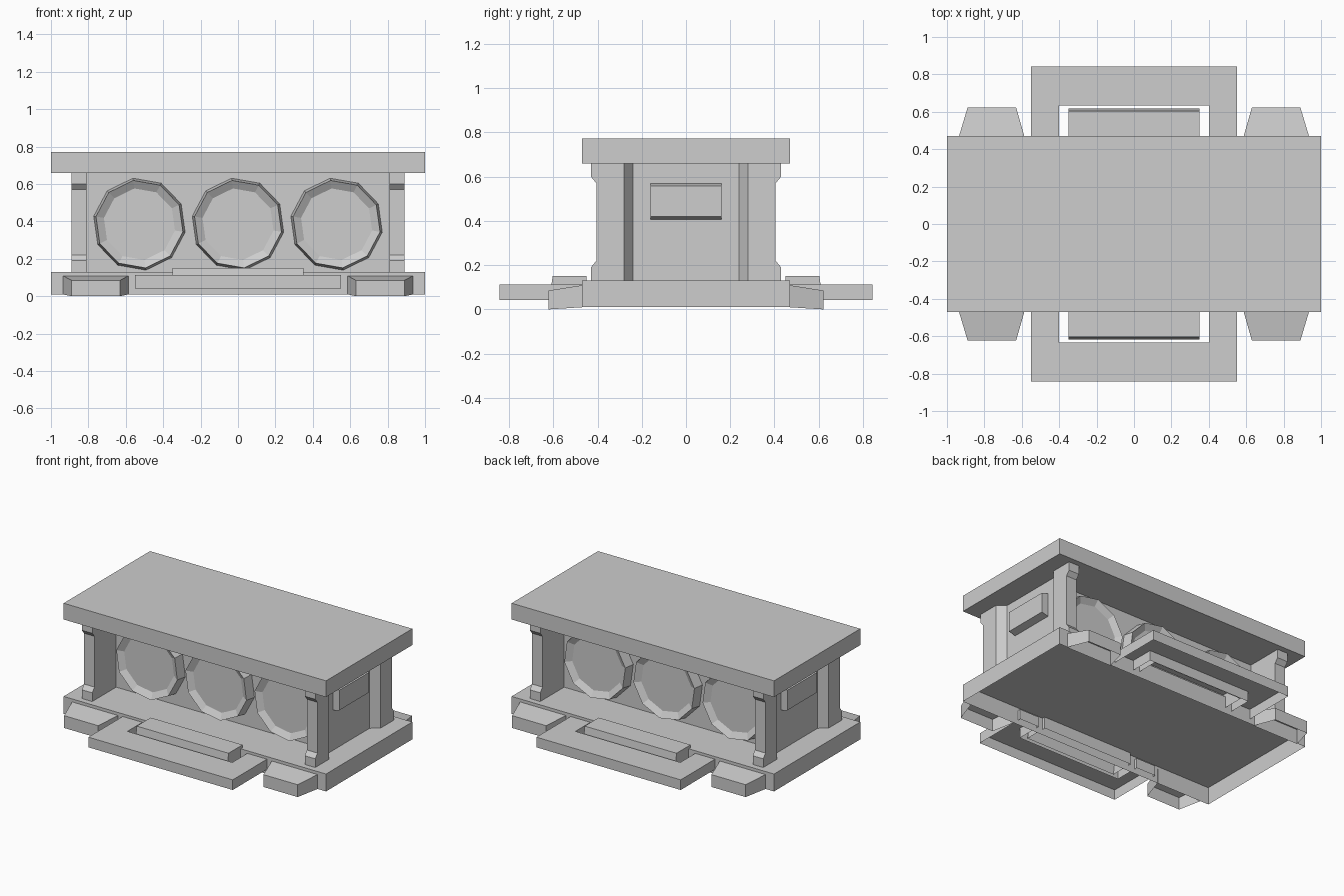
import bpy
import bmesh
import math

cube = bpy.data.objects.get("Cube")
if cube:
    bpy.data.objects.remove(cube, do_unlink=True)

grey = bpy.data.materials.new("plain_grey")
grey.use_nodes = True
GREY = (0.61, 0.61, 0.61, 1)
grey.diffuse_color = GREY
grey.node_tree.nodes["Principled BSDF"].inputs["Base Color"].default_value = GREY


def loft(name, loops, mirror="", hollow=False):
    """Bridge matching loops of points; hollow parts lose their underside."""
    bm = bmesh.new()
    rings = [[bm.verts.new(p) for p in loop] for loop in loops]
    n = len(rings[0])
    for a, b in zip(rings, rings[1:]):
        for i in range(n):
            j = (i + 1) % n
            bm.faces.new((a[i], a[j], b[j], b[i]))
    bm.faces.new(rings[0])
    bm.faces.new(rings[-1])
    bmesh.ops.recalc_face_normals(bm, faces=bm.faces)
    if hollow:
        under = [f for f in bm.faces if f.normal.z < -.9]
        bmesh.ops.delete(bm, geom=under, context='FACES')
    mesh = bpy.data.meshes.new(name)
    bm.to_mesh(mesh)
    bm.free()
    mesh.materials.append(grey)
    obj = bpy.data.objects.new(name, mesh)
    bpy.context.collection.objects.link(obj)
    if mirror:
        mod = obj.modifiers.new("mirror", 'MIRROR')
        mod.use_axis = [axis in mirror for axis in "xyz"]
        mod.use_mirror_merge = False


def plan_prism(name, outline, z0, z1, mirror="", hollow=False):
    loft(name, [[(x, y, z) for x, y in outline] for z in (z0, z1)], mirror, hollow)


def side_prism(name, outline, x0, x1, mirror="", hollow=False):
    loft(name, [[(x, y, z) for y, z in outline] for x in (x0, x1)], mirror, hollow)


def box(name, x, y, z, mirror="", hollow=False):
    outline = [(x[0], y[0]), (x[1], y[0]), (x[1], y[1]), (x[0], y[1])]
    plan_prism(name, outline, z[0], z[1], mirror, hollow)


# Slabs and body
box("base_slab", (-1, 1), (-.47, .47), (.01, .13), hollow=True)
box("top_slab", (-1, 1), (-.47, .47), (.66, .772))
box("core_wall", (-.81, .81), (-.17, .17), (.13, .66))
box("end_wall", (.81, .835), (-.24, .24), (.13, .66), "x")

# Corner posts: chamfered rear half, flared front half
plan_prism("post_rear", [(.81, -.34), (.89, -.34), (.89, -.28), (.835, -.24), (.81, -.24)],
           .13, .66, "xy")
side_prism("post_front", [(-.34, .13), (-.43, .13), (-.43, .19), (-.405, .22),
                          (-.405, .57), (-.43, .60), (-.43, .66), (-.34, .66)],
           .81, .89, "xy")

# End panels with sloped top and bottom edges
plate = [(.835, .407), (.885, .42), (.885, .558), (.835, .57)]
loft("end_panel", [[(x, y, z) for x, z in plate] for y in (-.16, .16)], "x")

# Ten-sided dishes along both long sides
dish_profile = [(.249, -.165), (.236, -.24), (.193, -.215)]
angles = [math.radians(98 + 36 * i) for i in range(10)]
for label, cx in (("left", .527), ("middle", 0), ("right", -.527)):
    loft(label + "_dish", [[(cx + r * math.cos(a), y, .385 + r * math.sin(a)) for a in angles]
                           for r, y in dish_profile], "y")

# Step frames, inner treads and corner ramps, all open underneath
plan_prism("step_frame", [(-.55, -.45), (-.55, -.843), (.55, -.843), (.55, -.45),
                          (.40, -.45), (.40, -.633), (-.40, -.633), (-.40, -.45)],
           .042, .112, "y", hollow=True)
side_prism("inner_tread", [(-.45, .05), (-.617, .05), (-.603, .15), (-.45, .15)],
           -.35, .35, "y", hollow=True)
loft("corner_ramp", [[(.585, -.465, .01), (.937, -.465, .01), (.937, -.465, .11), (.585, -.465, .11)],
                     [(.63, -.622, 0), (.89, -.622, 0), (.89, -.622, .085), (.63, -.622, .085)]],
     "xy", hollow=True)
